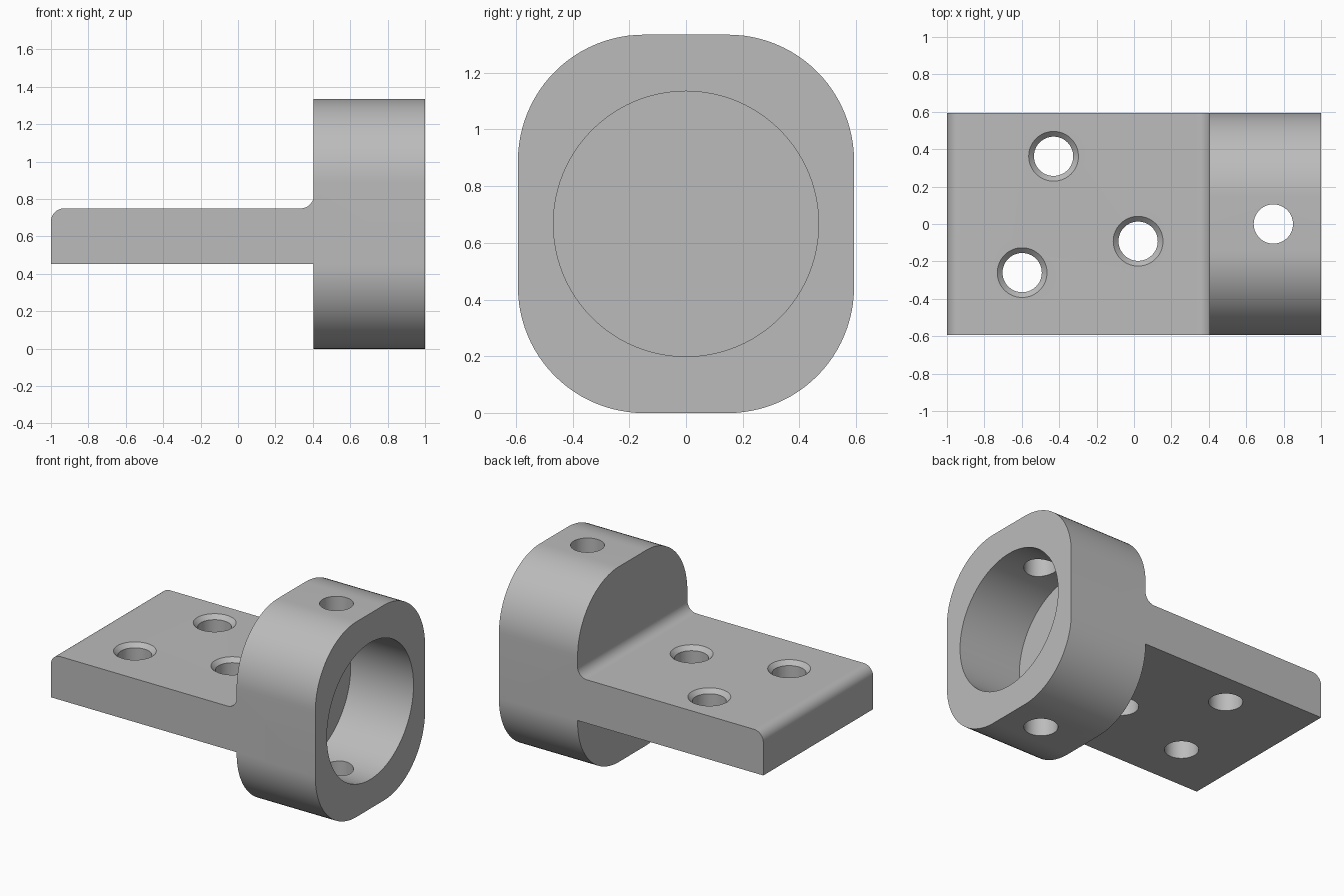
import bpy, bmesh
from math import sin, cos, pi, radians
from mathutils import Matrix, Vector

if "Cube" in bpy.data.objects:
    bpy.data.objects.remove(bpy.data.objects["Cube"])

grey = bpy.data.materials.new("plain_grey")
grey.use_nodes = True
colour = (0.5, 0.5, 0.5, 1)
grey.diffuse_color = colour
grey.node_tree.nodes["Principled BSDF"].inputs["Base Color"].default_value = colour

HALF_Y, TOP, MID = 0.593, 1.335, 0.667
HUB_BACK, HUB_FRONT = 0.405, 1.0
PLATE_LOW, PLATE_TOP = 0.453, 0.75
FILLET, HOLE = 0.07, 0.105


def arc(cx, cy, r, start, end, steps):
    angles = [radians(start + (end - start) * i / steps) for i in range(steps + 1)]
    return [(cx + r * cos(a), cy + r * sin(a)) for a in angles]


def prism(name, points, place, vector):
    """Extrude a 2D outline, placed in space by a function, along a vector."""
    bm = bmesh.new()
    face = bm.faces.new([bm.verts.new(place(u, v)) for u, v in points])
    new = bmesh.ops.extrude_face_region(bm, geom=[face])["geom"]
    bmesh.ops.translate(bm, vec=vector, verts=[g for g in new if isinstance(g, bmesh.types.BMVert)])
    bmesh.ops.recalc_face_normals(bm, faces=bm.faces)
    return finish(name, bm)


def cylinder(name, r1, r2, depth, centre, axis="Z", segments=64):
    bm = bmesh.new()
    turn = Matrix.Rotation(pi / 2, 4, "Y") if axis == "X" else Matrix()
    bmesh.ops.create_cone(bm, cap_ends=True, segments=segments, radius1=r1, radius2=r2,
                          depth=depth, matrix=Matrix.Translation(centre) @ turn)
    return finish(name, bm)


def finish(name, bm):
    mesh = bpy.data.meshes.new(name)
    bm.to_mesh(mesh)
    bm.free()
    mesh.materials.append(grey)
    obj = bpy.data.objects.new(name, mesh)
    bpy.context.collection.objects.link(obj)
    return obj


def combine(target, other, operation):
    mod = target.modifiers.new(operation.title(), "BOOLEAN")
    mod.operation, mod.solver, mod.object = operation, "EXACT", other
    bpy.context.view_layer.objects.active = target
    bpy.ops.object.modifier_apply(modifier=mod.name)
    bpy.data.objects.remove(other)


# Hub: rounded block
R = 0.445
outline = []
for sy, sz, start in ((1, 1, 0), (-1, 1, 90), (-1, -1, 180), (1, -1, 270)):
    outline += arc(sy * (HALF_Y - R), MID + sz * (TOP / 2 - R), R, start, start + 90, 24)
bracket = prism("bracket", outline, lambda y, z: (HUB_BACK, y, z),
                Vector((HUB_FRONT - HUB_BACK, 0, 0)))

# Mounting plate: rounded outer edge, concave fillet against the hub
inside = HUB_BACK + 0.05
side = [(-1, PLATE_LOW), (inside, PLATE_LOW), (inside, PLATE_TOP + FILLET)]
side += arc(HUB_BACK - FILLET, PLATE_TOP + FILLET, FILLET, 0, -90, 12)
side += arc(-1 + FILLET, PLATE_TOP - FILLET, FILLET, 90, 180, 12)
plate = prism("mounting_plate", side, lambda x, z: (x, -HALF_Y, z), Vector((0, 2 * HALF_Y, 0)))
combine(bracket, plate, "UNION")

# Blind bore from the hub's outer face
floor = 0.525
combine(bracket, cylinder("bore_cutter", 0.468, 0.468, 1, (floor + 0.5, 0, MID), "X", 96), "DIFFERENCE")

# Cross hole through the hub walls
combine(bracket, cylinder("cross_hole_cutter", HOLE, HOLE, 2, (0.745, 0, MID)), "DIFFERENCE")

# Chamfered screw holes in the plate
CHAMFER = 0.028
for x, y in ((-0.43, 0.362), (0.022, -0.092), (-0.598, -0.26)):
    combine(bracket, cylinder("screw_hole_cutter", HOLE, HOLE, 1, (x, y, 0.6)), "DIFFERENCE")
    sink = cylinder("chamfer_cutter", HOLE - CHAMFER, HOLE + 2 * CHAMFER, 3 * CHAMFER,
                    (x, y, PLATE_TOP - CHAMFER / 2))
    combine(bracket, sink, "DIFFERENCE")

# Smooth curved walls, sharp edges
bpy.ops.object.select_all(action="DESELECT")
bracket.select_set(True)
bpy.context.view_layer.objects.active = bracket
bpy.ops.object.shade_smooth_by_angle(angle=radians(30))
